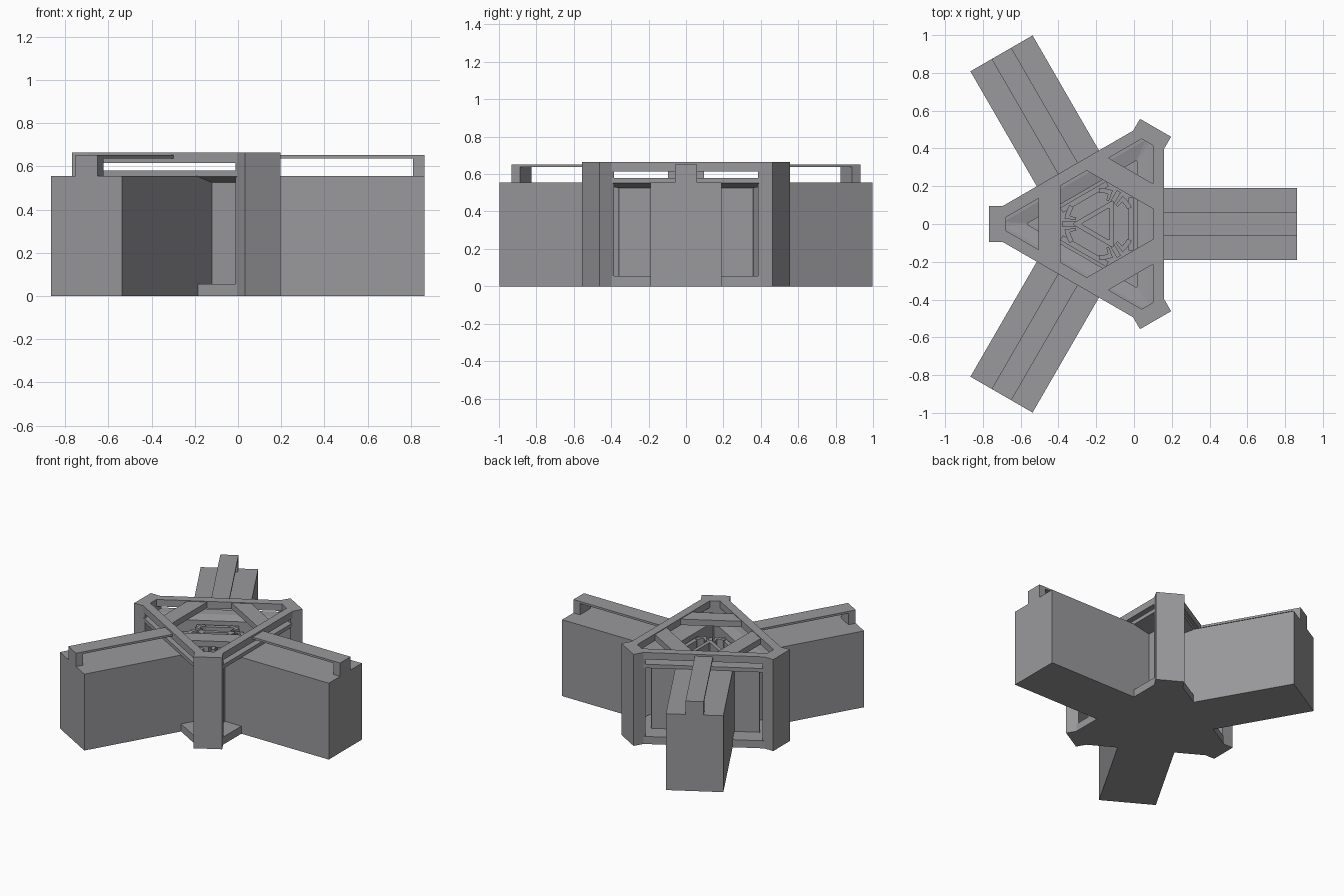
import bpy, bmesh, math
from mathutils import Matrix, Vector

if "Cube" in bpy.data.objects:
    bpy.data.objects.remove(bpy.data.objects["Cube"])

CX = -0.18  # centre of the three-fold symmetry
grey = bpy.data.materials.new("warm_grey")
grey.diffuse_color = (0.32, 0.315, 0.33, 1)
grey.use_nodes = True
grey.node_tree.nodes["Principled BSDF"].inputs["Base Color"].default_value = grey.diffuse_color


def finish(name, bm, angle=0):
    bmesh.ops.recalc_face_normals(bm, faces=bm.faces)
    me = bpy.data.meshes.new(name)
    bm.to_mesh(me)
    bm.free()
    me.materials.append(grey)
    ob = bpy.data.objects.new(name, me)
    ob.matrix_world = Matrix.Translation((CX, 0, 0)) @ Matrix.Rotation(math.radians(angle), 4, 'Z')
    bpy.context.collection.objects.link(ob)
    return ob


def loft(name, sections, ring=False, angle=0):
    """Join equal-sized outlines; ring=True closes the profile round a hole."""
    bm = bmesh.new()
    loops = [[bm.verts.new((x, y, z)) for x, y in pts] for pts, z in sections]
    pairs = list(zip(loops, loops[1:]))
    if ring:
        pairs.append((loops[-1], loops[0]))
    else:
        bm.faces.new(loops[0])
        bm.faces.new(loops[-1])
    for a, b in pairs:
        n = len(a)
        for i in range(n):
            bm.faces.new((a[i], a[(i + 1) % n], b[(i + 1) % n], b[i]))
    return finish(name, bm, angle)


def box(name, u0, u1, v0, v1, z0, z1, angle):
    pts = [(u0, v0), (u1, v0), (u1, v1), (u0, v1)]
    return loft(name, [(pts, z0), (pts, z1)], angle=angle)


def tri(r, cut):
    """Triangle of inradius r, corners at 60/180/300, cut off at distance cut."""
    h = (r - 0.5 * cut) / math.sin(math.pi / 3)
    pts = []
    for a in (60, 180, 300):
        m = Matrix.Rotation(math.radians(a), 2)
        pts += [tuple(m @ Vector((cut, -h))), tuple(m @ Vector((cut, h)))]
    return pts


OUT = tri(0.34, 0.5155)

# Base slab and open top frame
loft("base_slab", [(OUT, 0), (OUT, 0.055)])
inner = tri(0.28, 0.52)
loft("top_frame", [(OUT, 0.615), (OUT, 0.665), (inner, 0.665), (inner, 0.615)], ring=True)

# Inner wall and lid with sloped underside
wall_o, wall_i = tri(0.21, 0.415), tri(0.195, 0.385)
loft("inner_wall", [(wall_o, 0.05), (wall_o, 0.535), (wall_i, 0.535), (wall_i, 0.05)], ring=True)
lid_i = tri(0.265, 0.51)
loft("lid", [(wall_o, 0.525), (OUT, 0.552), (OUT, 0.58), (lid_i, 0.58),
             (wall_i, 0.565), (wall_i, 0.525)], ring=True)

# Mechanism plate and central triangular frame
plate = tri(0.2, 0.30)
loft("mechanism_plate", [(plate, 0.45), (plate, 0.48)])
hub_o, hub_i = tri(0.075, 0.14), tri(0.05, 0.095)
loft("hub_frame", [(hub_o, 0.48), (hub_o, 0.55), (hub_i, 0.55), (hub_i, 0.48)], ring=True)


def arc_bar(name, r0, r1, a0, a1, z0, z1, angle):
    steps = [math.radians(a0 + (a1 - a0) * i / 5) for i in range(6)]
    pts = [(r1 * math.cos(a), r1 * math.sin(a)) for a in steps]
    pts += [(r0 * math.cos(a), r0 * math.sin(a)) for a in reversed(steps)]
    loft(name, [(pts, z0), (pts, z1)], angle=angle)


# Three arms with raised rails
for i, a in enumerate((0, 120, 240)):
    box(f"arm_{i}", 0.2, 1.043, -0.19, 0.19, 0, 0.555, a)
    box(f"rail_{i}", 0.33, 1.0, -0.06, 0.06, 0.637, 0.652, a)
    box(f"rail_end_block_{i}", 0.99, 1.043, -0.06, 0.06, 0.55, 0.652, a)
    box(f"side_bar_{i}", 0.15, 0.18, -0.14, 0.14, 0.48, 0.54, a)

# Three corner posts, cross beams and claws
for i, a in enumerate((60, 180, 300)):
    box(f"corner_post_{i}", 0.5, 0.588, -0.095, 0.095, 0, 0.665, a)
    b0, b1 = 0.21, 0.325
    h0, h1 = [(0.30 - 0.5 * b) / 0.866 for b in (b0, b1)]
    beam = [(b0, -h0), (b1, -h1), (b1, h1), (b0, h0)]
    loft(f"cross_beam_{i}", [(beam, 0.617), (beam, 0.66)], angle=a)
    box(f"claw_stem_{i}", 0.13, 0.20, -0.012, 0.012, 0.48, 0.54, a)
    for s in (-1, 1):
        arc_bar(f"claw_{i}_{s}", 0.165, 0.19, 9 * s, 32 * s, 0.48, 0.55, a)
        arc_bar(f"claw_tip_{i}_{s}", 0.13, 0.17, 9 * s, 15 * s, 0.48, 0.55, a)
